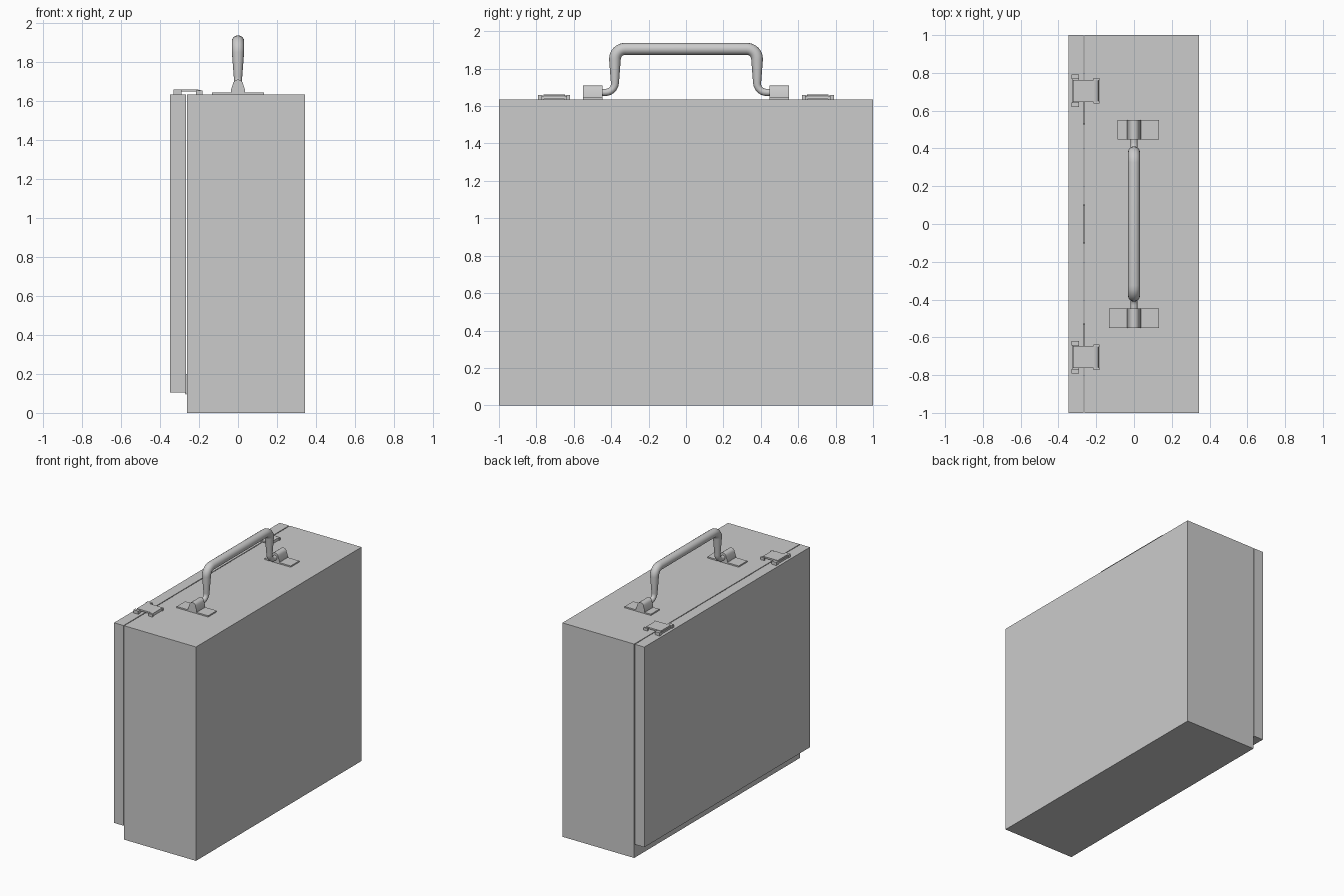
import bpy, bmesh, math
from mathutils import Vector

if "Cube" in bpy.data.objects:
    bpy.data.objects.remove(bpy.data.objects["Cube"])

TOP = 1.635


def finish(name, bm):
    bmesh.ops.recalc_face_normals(bm, faces=bm.faces)
    me = bpy.data.meshes.new(name)
    bm.to_mesh(me)
    bm.free()
    ob = bpy.data.objects.new(name, me)
    bpy.context.collection.objects.link(ob)
    return ob


def smooth(ob, angle=35):
    bpy.ops.object.select_all(action='DESELECT')
    ob.select_set(True)
    bpy.context.view_layer.objects.active = ob
    bpy.ops.object.shade_smooth_by_angle(angle=math.radians(angle))


def box(name, x0, x1, y0, y1, z0, z1):
    bm = bmesh.new()
    bmesh.ops.create_cube(bm, size=1)
    for v in bm.verts:
        v.co = (x1 if v.co.x > 0 else x0, y1 if v.co.y > 0 else y0,
                z1 if v.co.z > 0 else z0)
    return finish(name, bm)


def extrude_y(name, profile, y0, y1):
    """Extrude an x-z outline along y."""
    bm = bmesh.new()
    face = bm.faces.new([bm.verts.new((x, y0, z)) for x, z in profile])
    new = bmesh.ops.extrude_face_region(bm, geom=[face])['geom']
    bmesh.ops.translate(bm, vec=(0, y1 - y0, 0),
                        verts=[g for g in new if isinstance(g, bmesh.types.BMVert)])
    return finish(name, bm)


def circle(cx, cz, r, n, a0=0, a1=2 * math.pi, end=False):
    steps = n - 1 if end else n
    return [(cx + r * math.cos(a0 + (a1 - a0) * i / steps),
             cz + r * math.sin(a0 + (a1 - a0) * i / steps)) for i in range(n)]


# Case halves with a narrow seam between them
box("case_body", -0.262, 0.345, -1, 1, 0, TOP)
box("case_lid", -0.348, -0.268, -1, 1, 0.105, TOP)

# Three knuckle hinges along the lower seam
for i, y in enumerate((-0.63, 0, 0.63)):
    for j in (-1, 0, 1):
        c = y + j * 0.07
        smooth(extrude_y(f"hinge_knuckle_{i}_{j + 1}",
                         circle(-0.266, 0.102, 0.007, 10), c - 0.034, c + 0.034))
    box(f"hinge_leaf_{i}", -0.267, -0.263, y - 0.1, y + 0.1, 0.104, 0.2)

for s, side in ((-1, "front"), (1, "back")):
    # Handle mounts: flat plate with a rounded saddle
    y0, y1 = sorted((s * 0.447, s * 0.55))
    box(f"handle_plate_{side}", -0.133 if s < 0 else -0.088, 0.133, y0, y1, TOP, TOP + 0.01)
    hump = [(0.036, TOP), (0.036, 1.66)] + \
        circle(0, 1.684, 0.027, 9, 0, math.pi, True) + [(-0.036, 1.66), (-0.036, TOP)]
    smooth(extrude_y(f"handle_saddle_{side}", hump, y0, y1))

    # Latches: hooked plate, lid-side bar with end lugs, body-side catch
    m = s * 0.705
    plate = [(-0.322, 1.649), (-0.322, 1.661), (-0.21, 1.661), (-0.19, 1.655),
             (-0.186, 1.638), (-0.194, 1.638), (-0.2, 1.647), (-0.214, 1.649)]
    extrude_y(f"latch_plate_{side}", plate, m - 0.058, m + 0.058)
    box(f"latch_base_{side}", -0.325, -0.295, m - 0.065, m + 0.065, TOP, 1.649)
    for k in (-1, 1):
        a, b = sorted((m + k * 0.062, m + k * 0.086))
        box(f"latch_lug_{side}_{k}", -0.33, -0.29, a, b, TOP, 1.659)
        a, b = sorted((m + k * 0.055, m + k * 0.068))
        box(f"latch_catch_{side}_{k}", -0.215, -0.183, a, b, TOP, 1.655)


# Handle: swept tube with rounded corners, thicker along the grip
def fillet(p, corner, q, r, n=7):
    a = corner + (p - corner).normalized() * r
    b = corner + (q - corner).normalized() * r
    o = a + b - corner
    return [o + (corner - b) * math.cos(t) + (corner - a) * math.sin(t)
            for t in [math.pi / 2 * i / (n - 1) for i in range(n)]]


V = lambda y, z: Vector((0, y, z))
key = [V(-0.5, 1.673), V(-0.38, 1.673), V(-0.38, 1.906), V(0, 1.906)]
half = [key[0]] + fillet(*key[:3], 0.05) + fillet(*key[1:], 0.055)
path = half + [V(-p.y, p.z) for p in reversed(half)]


def radius(p):
    return 0.019 + 0.013 * min(1, max(0, (p.z - 1.69) / 0.17))


bm = bmesh.new()
rings, N = [], 16
for i, p in enumerate(path):
    t = (path[min(i + 1, len(path) - 1)] - path[max(i - 1, 0)]).normalized()
    side = Vector((1, 0, 0))
    up = t.cross(side)
    rings.append([bm.verts.new(p + radius(p) * (side * math.cos(2 * math.pi * k / N)
                                                + up * math.sin(2 * math.pi * k / N)))
                  for k in range(N)])
for a, b in zip(rings, rings[1:]):
    for k in range(N):
        bm.faces.new((a[k], a[(k + 1) % N], b[(k + 1) % N], b[k]))
bm.faces.new(rings[0])
bm.faces.new(rings[-1])
smooth(finish("handle_grip", bm))
